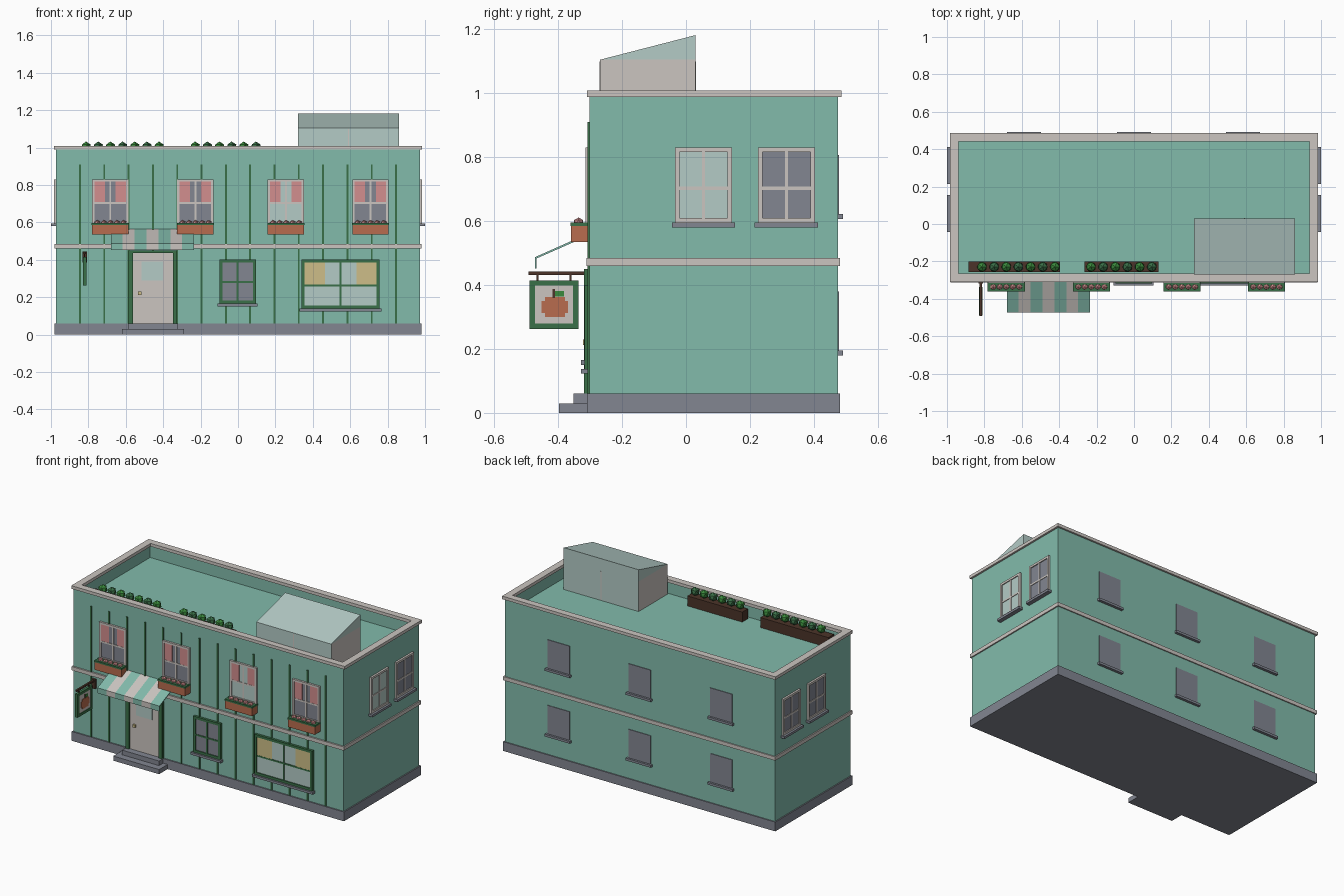
import bpy, bmesh, math
from mathutils import Matrix

if "Cube" in bpy.data.objects:
    bpy.data.objects.remove(bpy.data.objects["Cube"])

def material(name, hexa):
    m = bpy.data.materials.new(name)
    c = [int(hexa[i:i + 2], 16) / 255 for i in (0, 2, 4)]
    m.diffuse_color = [v / 12.92 if v <= 0.04045 else ((v + 0.055) / 1.055) ** 2.4 for v in c] + [1]
    m.use_nodes = True
    m.node_tree.nodes["Principled BSDF"].inputs["Base Color"].default_value = m.diffuse_color
    return m

TEAL = material("teal", "82bbab")
CREAM = material("cream", "cbc5c0")
GRAY = material("slate gray", "828691")
GREEN = material("dark green", "3a7048")
LEAF = material("leaf green", "3a8a3c")
CLAY = material("terracotta", "b86c4e")
PINK = material("pink", "d28e8e")
YELLOW = material("yellow", "cdbe88")
GLASS = material("pale glass", "b4cbc6")
BROWN = material("dark brown", "4c3429")

def finish(name, bm, *mats):
    bmesh.ops.recalc_face_normals(bm, faces=bm.faces)
    me = bpy.data.meshes.new(name)
    bm.to_mesh(me)
    bm.free()
    for m in mats:
        me.materials.append(m)
    ob = bpy.data.objects.new(name, me)
    bpy.context.collection.objects.link(ob)
    return ob

def add_box(bm, x0, x1, y0, y1, z0, z1):
    mat = Matrix.Translation(((x0 + x1) / 2, (y0 + y1) / 2, (z0 + z1) / 2)) @ \
        Matrix.Diagonal((abs(x1 - x0), abs(y1 - y0), abs(z1 - z0), 1))
    return bmesh.ops.create_cube(bm, size=1, matrix=mat)["verts"]

def boxes(name, mat, *items):
    bm = bmesh.new()
    for b in items:
        add_box(bm, *b)
    return finish(name, bm, mat)

XW, YF, YB = 0.972, -0.302, 0.475   # wall planes

def on_wall(wall, u0, u1, d0, d1, z0, z1):
    """Box given along a wall (u), outward from it (d) and in height (z)."""
    if wall == "front":
        return (u0, u1, YF - d1, YF - d0, z0, z1)
    if wall == "back":
        return (u0, u1, YB + d0, YB + d1, z0, z1)
    if wall == "right":
        return (XW + d0, XW + d1, u0, u1, z0, z1)
    return (-XW - d1, -XW - d0, u0, u1, z0, z1)

def window(name, wall, u0, u1, z0, z1, frame, pane, rail, t=0.013, depth=0.013,
           sill=True, curtain=None, curtain_w=0.055):
    mid = (u0 + u1) / 2
    h = 0.005
    boxes(name + "_pane", pane, on_wall(wall, u0 + t, u1 - t, -0.005, depth - 0.006, z0 + t, z1 - t))
    parts = [(u0, u0 + t, z0, z1), (u1 - t, u1, z0, z1),
             (u0 + t, u1 - t, z1 - t, z1), (u0 + t, u1 - t, z0, z0 + t)]
    boxes(name + "_frame", frame, *[on_wall(wall, a, b, -0.005, depth, c, d) for a, b, c, d in parts])
    bars = [(mid - h, mid + h, z0 + t, z1 - t, 0.002), (u0 + t, u1 - t, rail - h, rail + h, 0.0025)]
    boxes(name + "_bars", frame, *[on_wall(wall, a, b, -0.004, depth - e, c, d) for a, b, c, d, e in bars])
    if curtain:
        boxes(name + "_curtains", curtain,
              *[on_wall(wall, a, b, 0, depth - 0.0035, rail + h, z1 - t)
                for a, b in ((u0 + t, u0 + t + curtain_w), (u1 - t - curtain_w, u1 - t))])
    if sill:
        boxes(name + "_sill", GRAY, on_wall(wall, u0 - 0.01, u1 + 0.01, -0.005, 0.027, z0 - 0.015, z0))

# walls with a sunken flat roof
bm = bmesh.new()
add_box(bm, -XW, XW, YF, YB, 0.03, 1.0)
top = [f for f in bm.faces if f.normal.z > 0.9]
bmesh.ops.inset_region(bm, faces=top, thickness=0.033)
new = bmesh.ops.extrude_discrete_faces(bm, faces=top)["faces"]
bmesh.ops.translate(bm, vec=(0, 0, -0.09), verts=new[0].verts)
finish("walls", bm, TEAL)

# base, belt course and parapet coping
boxes("base", GRAY, (-0.98, 0.98, -0.31, 0.482, 0, 0.06))
boxes("belt_course", CREAM, (-0.98, 0.98, -0.312, 0.482, 0.46, 0.484))
boxes("parapet_coping", CREAM,
      (-0.984, 0.984, -0.309, -0.265, 0.988, 1.008), (-0.984, 0.984, 0.442, 0.486, 0.988, 1.008),
      (-0.984, -0.939, -0.265, 0.442, 0.988, 1.008), (0.939, 0.984, -0.265, 0.442, 0.988, 1.008))

# thin upright battens on the front
boxes("battens", GREEN, *[(x - 0.005, x + 0.005, -0.308, -0.298, 0.06, 0.91)
                          for x in [-0.845 + 0.13 * i for i in range(14)]])

# upper front windows with flower boxes
for i, x in enumerate((-0.683, -0.228, 0.256, 0.708)):
    n = f"upper_window_{i + 1}"
    window(n, "front", x - 0.097, x + 0.097, 0.59, 0.83, CREAM, GLASS if i == 2 else GRAY,
           0.703, sill=False, curtain=PINK)
    boxes(n + "_flower_box", CLAY, (x - 0.097, x + 0.097, -0.36, -0.302, 0.535, 0.585))
    boxes(n + "_box_rim", GREEN, (x - 0.099, x + 0.099, -0.362, -0.302, 0.585, 0.596))
    bm = bmesh.new()
    for k in range(5):
        bmesh.ops.create_icosphere(bm, subdivisions=1, radius=0.018, matrix=Matrix.Translation(
            (x + (k - 2) * 0.035, -0.336, 0.597)) @ Matrix.Diagonal((1, 0.9, 0.8, 1)))
    finish(n + "_flowers", bm, PINK)

# street level windows
window("small_window", "front", -0.10, 0.095, 0.165, 0.40, GREEN, GRAY, 0.28, t=0.016, depth=0.016)
window("shop_window", "front", 0.34, 0.757, 0.138, 0.40, GREEN, GLASS, 0.262, t=0.016, depth=0.016,
       curtain=YELLOW, curtain_w=0.108)

# side windows
for wall in ("right", "left"):
    for j, (a, b) in enumerate(((-0.034, 0.144), (0.225, 0.403))):
        window(f"{wall}_window_{j + 1}", wall, a, b, 0.595, 0.83, CREAM,
               GLASS if wall == "right" and j == 0 else GRAY, 0.703, t=0.014)

# plain rear windows
for i, x in enumerate((-0.588, 0, 0.583)):
    for level, z in (("lower", 0.195), ("upper", 0.622)):
        boxes(f"rear_{level}_window_{i + 1}", GRAY, (x - 0.08, x + 0.08, 0.47, 0.479, z, z + 0.185))
        boxes(f"rear_{level}_sill_{i + 1}", GRAY, (x - 0.09, x + 0.09, 0.47, 0.492, z - 0.015, z))

# door, frame, knob and steps
boxes("door", CREAM, (-0.562, -0.348, -0.309, -0.298, 0.06, 0.437))
boxes("door_glass", GLASS, (-0.515, -0.40, -0.312, -0.305, 0.29, 0.39))
boxes("door_knob", YELLOW, (-0.534, -0.517, -0.322, -0.305, 0.212, 0.229))
boxes("door_frame", GREEN, (-0.586, -0.562, -0.319, -0.298, 0.06, 0.45),
      (-0.348, -0.325, -0.319, -0.298, 0.06, 0.45), (-0.562, -0.348, -0.319, -0.298, 0.437, 0.45))
boxes("steps", GRAY, (-0.62, -0.29, -0.397, -0.30, 0, 0.03), (-0.588, -0.322, -0.352, -0.30, 0.03, 0.06))

# striped awning: sloped sheet and hanging valance
bm = bmesh.new()
prof = [(-0.302, 0.563), (-0.473, 0.487), (-0.473, 0.452), (-0.468, 0.452), (-0.468, 0.483), (-0.302, 0.556)]
w = (0.68 - 0.235) / 7
for i in range(7):
    x0 = -0.68 + w * i
    a = [bm.verts.new((x0, y, z)) for y, z in prof]
    b = [bm.verts.new((x0 + w, y, z)) for y, z in prof]
    fs = [bm.faces.new((a[k], a[(k + 1) % 6], b[(k + 1) % 6], b[k])) for k in range(6)]
    fs += [bm.faces.new(a), bm.faces.new(b[::-1])]
    for f in fs:
        f.material_index = i % 2
finish("awning", bm, TEAL, CREAM)

# hanging sign with a blocky fruit on both faces
SX = -0.82
boxes("sign_board", CREAM, (SX - 0.006, SX + 0.006, -0.475, -0.352, 0.278, 0.40))
boxes("sign_frame", GREEN, *[(SX - 0.009, SX + 0.009, *r) for r in (
    (-0.49, -0.473, 0.263, 0.415), (-0.354, -0.337, 0.263, 0.415),
    (-0.473, -0.354, 0.398, 0.415), (-0.473, -0.354, 0.263, 0.28))])
boxes("sign_fruit", CLAY, (SX - 0.009, SX + 0.009, -0.452, -0.369, 0.313, 0.35),
      (SX - 0.0095, SX + 0.0095, -0.441, -0.378, 0.30, 0.363))
boxes("sign_fruit_stem", BROWN, (SX - 0.01, SX + 0.01, -0.417, -0.41, 0.36, 0.387))
boxes("sign_fruit_leaf", LEAF, (SX - 0.009, SX + 0.009, -0.41, -0.382, 0.364, 0.381))
boxes("sign_arm", BROWN, (SX - 0.006, SX + 0.006, -0.493, -0.30, 0.431, 0.442),
      (SX - 0.012, SX + 0.012, -0.318, -0.30, 0.385, 0.445),
      *[(SX - 0.003, SX + 0.003, y - 0.003, y + 0.003, 0.413, 0.433) for y in (-0.465, -0.362)])

# roof planters with alternating bushes
for n, x0, x1, first, count in (("long", -0.885, -0.395, -0.813, 7), ("short", -0.265, 0.13, -0.23, 6)):
    boxes(f"{n}_roof_planter", BROWN, (x0, x1, -0.257, -0.2, 0.908, 0.975))
    for mat, odd in ((LEAF, 0), (GREEN, 1)):
        bm = bmesh.new()
        for k in range(odd, count, 2):
            bmesh.ops.create_icosphere(bm, subdivisions=1, radius=0.029,
                                       matrix=Matrix.Translation((first + 0.065 * k, -0.229, 1.003)))
        finish(f"{n}_planter_bushes_{odd + 1}", bm, mat)

# rooftop skylight: solid sides, glazed front, back and sloped top
bm = bmesh.new()
add_box(bm, 0.32, 0.86, -0.269, 0.03, 0.905, 1.105)
bmesh.ops.delete(bm, geom=[f for f in bm.faces if abs(f.normal.z) > 0.9], context="FACES_ONLY")
for f in bm.faces:
    f.material_index = 1 if abs(f.normal.x) > 0.5 else 0
a, b = [[bm.verts.new((x, y, z)) for y, z in ((-0.269, 1.105), (0.03, 1.105), (0.03, 1.182))]
        for x in (0.32, 0.86)]
for vs in (a, b[::-1], (a[1], a[2], b[2], b[1]), (a[2], a[0], b[0], b[2])):
    bm.faces.new(vs)
bmesh.ops.remove_doubles(bm, verts=bm.verts, dist=0.0005)
finish("skylight", bm, GLASS, CREAM)
boxes("skylight_mullions", CREAM, (0.587, 0.593, -0.271, -0.265, 0.91, 1.10),
      (0.587, 0.593, 0.026, 0.032, 0.91, 1.10))
